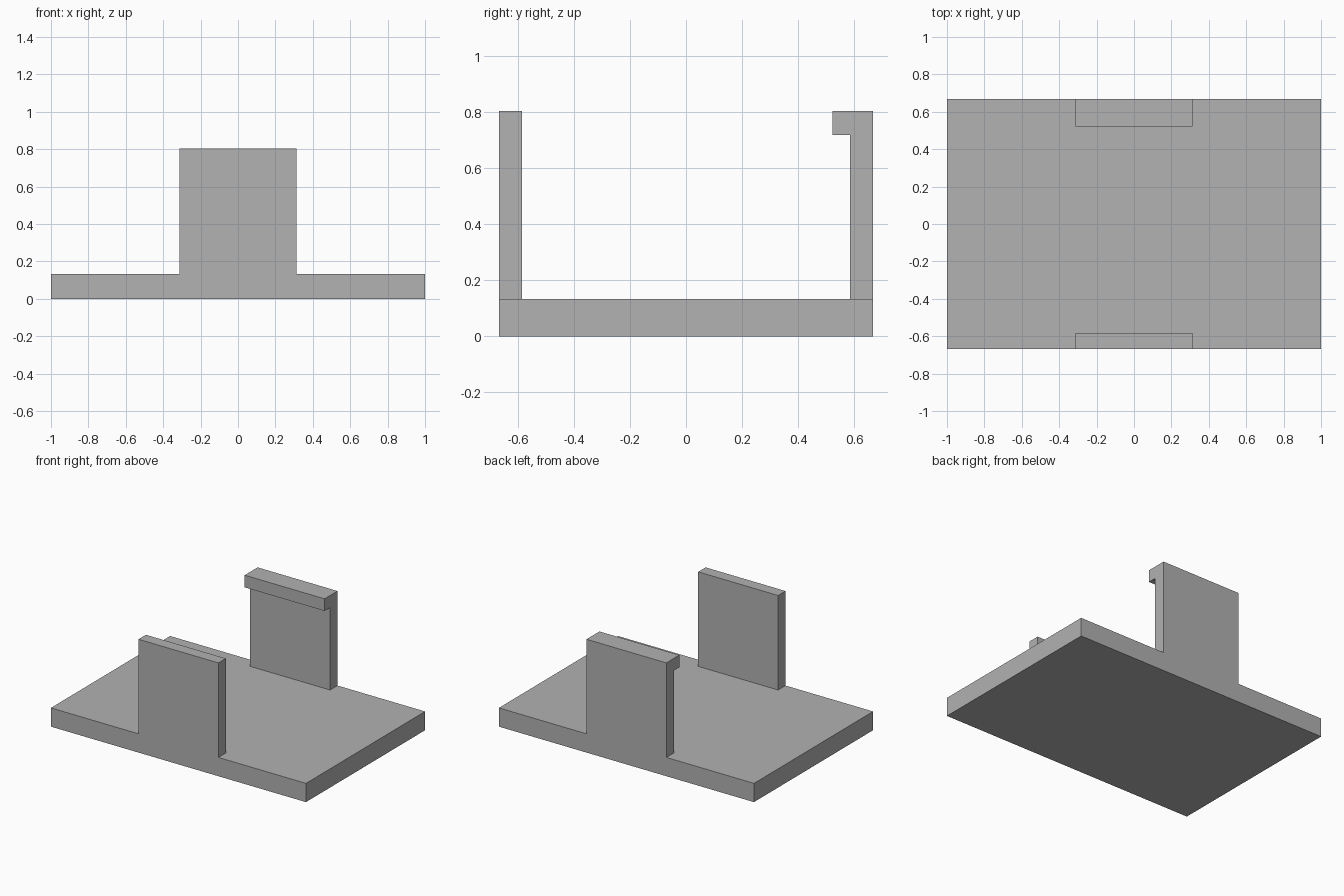
import bpy
import bmesh

cube = bpy.data.objects.get("Cube")
if cube:
    bpy.data.objects.remove(cube, do_unlink=True)

# Single grey finish
GREY = (0.445, 0.445, 0.445, 1.0)
grey = bpy.data.materials.new("plain grey")
grey.use_nodes = True
grey.diffuse_color = GREY
grey.node_tree.nodes["Principled BSDF"].inputs["Base Color"].default_value = GREY

# Main dimensions
HALF_DEPTH = 0.667
BASE_TOP = 0.133
WALL_TOP = 0.803
WALL_HALF_WIDTH = 0.313
WALL_THICKNESS = 0.083


def extrude_profile(name, profile, half_width):
    """Sweep a closed (y, z) profile along x, centred on x = 0."""
    bm = bmesh.new()
    face = bm.faces.new([bm.verts.new((-half_width, y, z)) for y, z in profile])
    swept = bmesh.ops.extrude_face_region(bm, geom=[face])["geom"]
    verts = [v for v in swept if isinstance(v, bmesh.types.BMVert)]
    bmesh.ops.translate(bm, verts=verts, vec=(2 * half_width, 0, 0))
    bmesh.ops.recalc_face_normals(bm, faces=bm.faces)
    mesh = bpy.data.meshes.new(name)
    bm.to_mesh(mesh)
    bm.free()
    mesh.materials.append(grey)
    obj = bpy.data.objects.new(name, mesh)
    bpy.context.collection.objects.link(obj)
    return obj


def rectangle(y0, y1, z0, z1):
    return [(y0, z0), (y1, z0), (y1, z1), (y0, z1)]


# Flat base plate
extrude_profile("base_plate", rectangle(-HALF_DEPTH, HALF_DEPTH, 0, BASE_TOP), 1.0)

# Plain upright wall at the front edge
extrude_profile(
    "front_wall",
    rectangle(-HALF_DEPTH, -HALF_DEPTH + WALL_THICKNESS, BASE_TOP, WALL_TOP),
    WALL_HALF_WIDTH,
)

# Rear wall with a lip hooking inwards at the top
inner = HALF_DEPTH - WALL_THICKNESS
lip_y, lip_z = 0.522, 0.717
extrude_profile(
    "back_hooked_wall",
    [(HALF_DEPTH, BASE_TOP), (HALF_DEPTH, WALL_TOP), (lip_y, WALL_TOP),
     (lip_y, lip_z), (inner, lip_z), (inner, BASE_TOP)],
    WALL_HALF_WIDTH,
)
